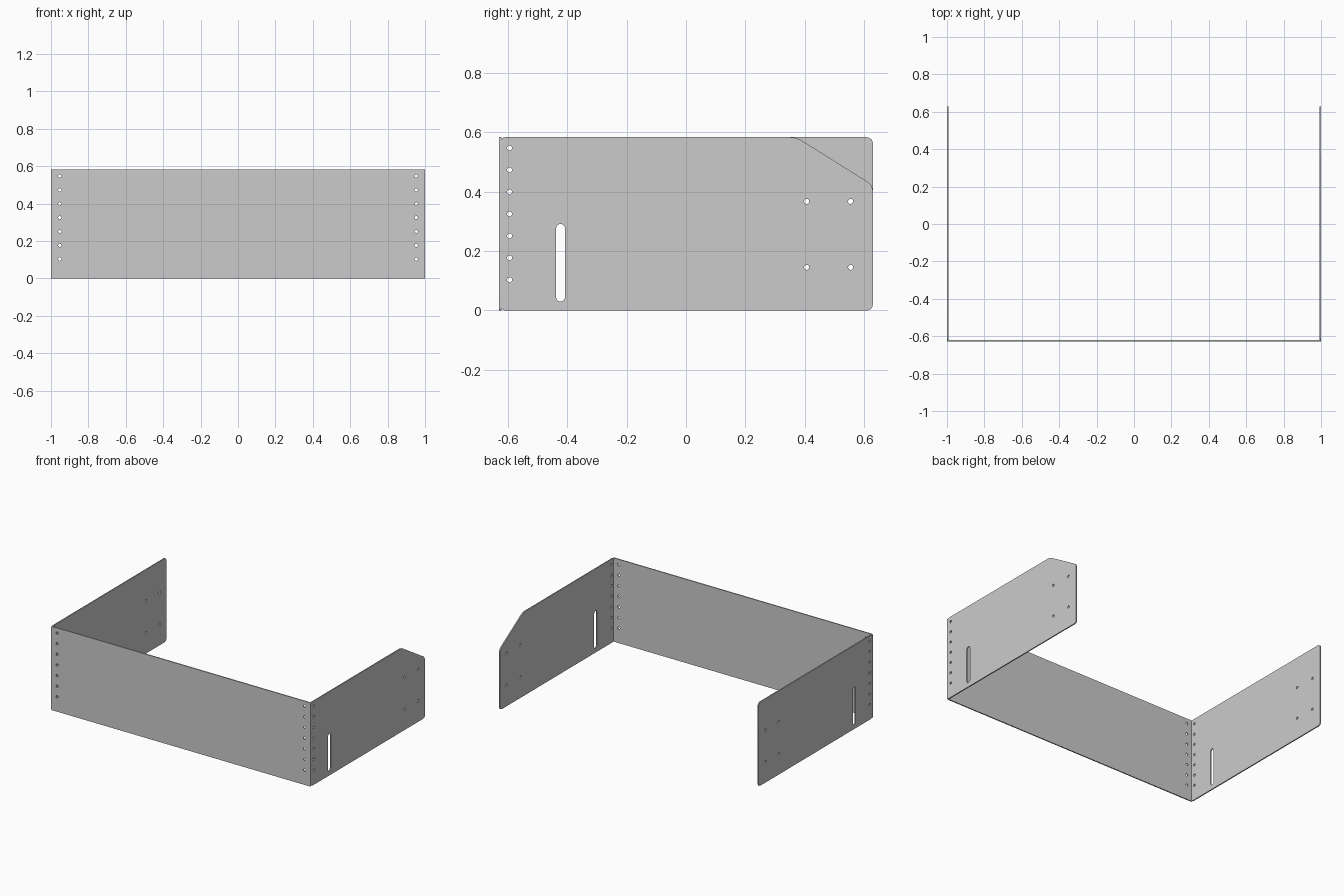
import bpy
from math import pi, sin, cos
from mathutils import Matrix, Vector

if "Cube" in bpy.data.objects:
    bpy.data.objects.remove(bpy.data.objects["Cube"])

T = 0.008            # sheet thickness
H = 0.583            # height
Y = 0.629            # half depth
ROW = [0.103 + 0.074 * i for i in range(7)]


def arc(cx, cy, r, a0, a1, n):
    return [(cx + r * cos(a0 + (a1 - a0) * i / n),
             cy + r * sin(a0 + (a1 - a0) * i / n)) for i in range(n + 1)]


def rounded(corners, n=6):
    """Outline from (x, y, radius) corners, each rounded by its radius."""
    pts = []
    for i, (x, y, r) in enumerate(corners):
        p = Vector((x, y))
        a = (Vector(corners[i - 1][:2]) - p).normalized()
        b = (Vector(corners[(i + 1) % len(corners)][:2]) - p).normalized()
        s, e = p + a * r, p + b * r
        for k in range(n + 1):
            t = k / n
            w = 0.83 * (1 - t) * t * 2      # near-circular blend
            u, v = (1 - t) ** 2, t * t
            pts.append(tuple((s * u + p * w + e * v) / (u + w + v)))
    return pts


def hole(x, y, r=0.0085):
    return arc(x, y, r, 0, 2 * pi, 24)[:-1]


def plate(name, loops, matrix):
    """Flat sheet: first loop is the outline, the others are openings."""
    cu = bpy.data.curves.new(name, 'CURVE')
    cu.dimensions, cu.fill_mode, cu.extrude = '2D', 'BOTH', T / 2
    for loop in loops:
        s = cu.splines.new('POLY')
        s.points.add(len(loop) - 1)
        for p, (x, y) in zip(s.points, loop):
            p.co = (x, y, 0, 1)
        s.use_cyclic_u = True
    ob = bpy.data.objects.new(name, cu)
    bpy.context.collection.objects.link(ob)
    ob.matrix_world = matrix
    bpy.ops.object.select_all(action='DESELECT')
    ob.select_set(True)
    bpy.context.view_layer.objects.active = ob
    bpy.ops.object.convert(target='MESH')
    bpy.ops.object.shade_smooth_by_angle()


# Front panel with a hole row at each end
front = [rounded([(-1, 0, .008), (1, 0, .008), (1, H, .008), (-1, H, .008)])]
front += [hole(s * 0.953, z) for s in (-1, 1) for z in ROW]
plate("front_panel", front,
      Matrix.Translation((0, -Y + T / 2, 0)) @ Matrix.Rotation(pi / 2, 4, 'X'))

# Openings shared by both side panels: hole row, slot, four mounting holes
openings = [hole(-0.594, z) for z in ROW]
openings += [hole(y, z) for y in (0.406, 0.554) for z in (0.145, 0.367)]
openings.append(arc(-0.422, 0.276, 0.015, 0, pi, 12) +
                arc(-0.422, 0.045, 0.015, pi, 2 * pi, 12))

# Side panels: the right one has its rear top corner cut off
y0 = -Y + T
square_top = [(Y, H, .022)]
cut_top = [(Y, 0.422, .022), (0.372, H, .022)]
for name, x, top in (("left_panel", -1 + T / 2, square_top),
                     ("right_panel", 1 - T / 2, cut_top)):
    outline = rounded([(y0, 0, .012), (Y, 0, .022)] + top + [(y0, H, .012)])
    basis = Matrix(((0, 0, 1, x), (1, 0, 0, 0), (0, 1, 0, 0), (0, 0, 0, 1)))
    plate(name, [outline] + openings, basis)
